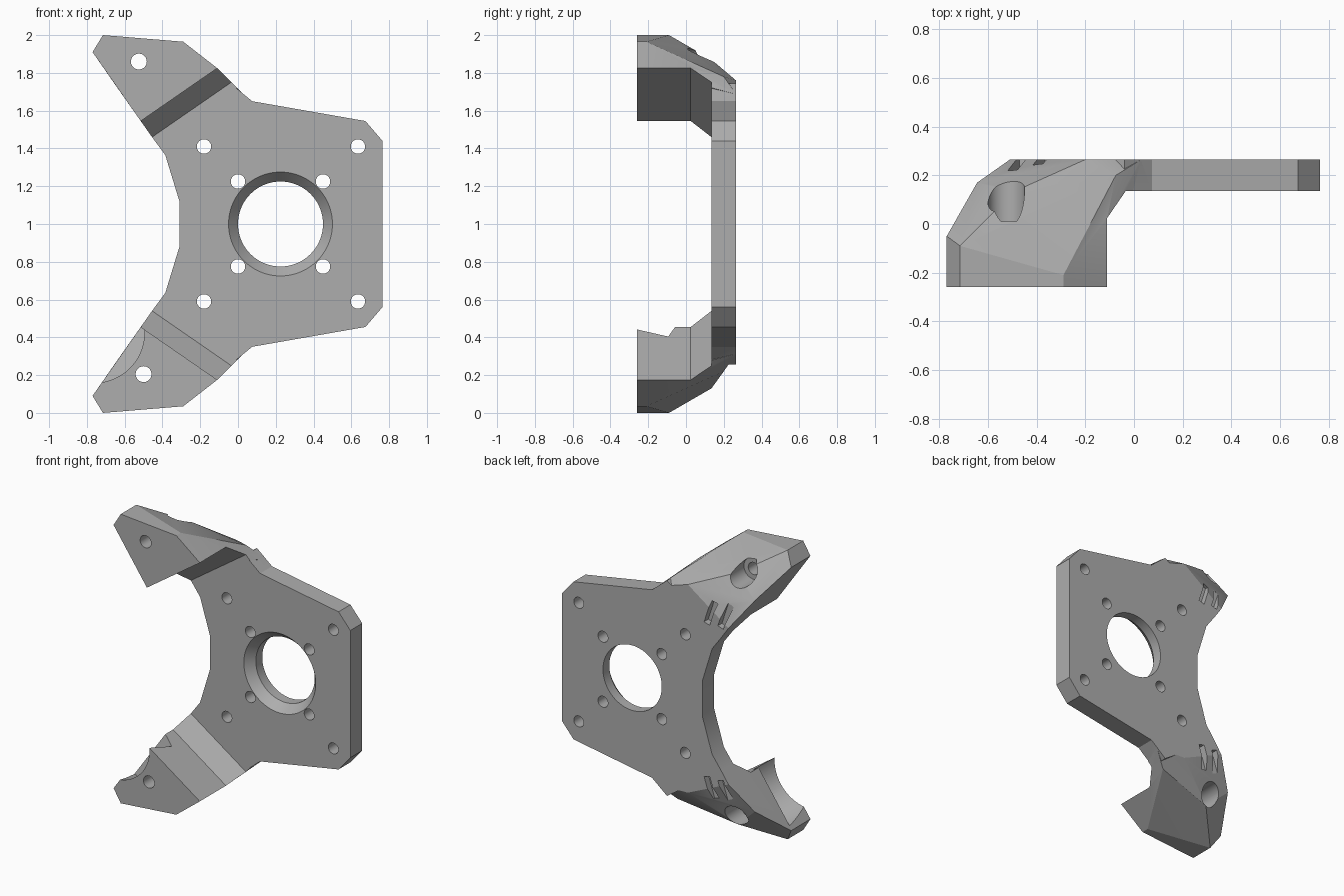
import bpy, bmesh, math
from mathutils import Vector

if "Cube" in bpy.data.objects:
    bpy.data.objects.remove(bpy.data.objects["Cube"])

mat = bpy.data.materials.new("machined_grey")
mat.use_nodes = True
grey = (0.42, 0.42, 0.42, 1)
mat.diffuse_color = grey
mat.node_tree.nodes["Principled BSDF"].inputs["Base Color"].default_value = grey


def finish(bm, name):
    bmesh.ops.recalc_face_normals(bm, faces=bm.faces)
    me = bpy.data.meshes.new(name)
    bm.to_mesh(me)
    bm.free()
    me.materials.append(mat)
    ob = bpy.data.objects.new(name, me)
    bpy.context.collection.objects.link(ob)
    return ob


def hull(name, pts):
    bm = bmesh.new()
    for p in pts:
        bm.verts.new(p)
    res = bmesh.ops.convex_hull(bm, input=bm.verts)
    junk = {g for g in res["geom_interior"] + res["geom_unused"]
            if isinstance(g, bmesh.types.BMVert)}
    bmesh.ops.delete(bm, geom=list(junk), context='VERTS')
    bmesh.ops.dissolve_limit(bm, angle_limit=0.01, verts=bm.verts, edges=bm.edges)
    return finish(bm, name)


def plate(name, outline, y0, y1):
    bm = bmesh.new()
    face = bm.faces.new([bm.verts.new((x, y0, z)) for x, z in outline])
    ext = bmesh.ops.extrude_face_region(bm, geom=[face])["geom"]
    bmesh.ops.translate(bm, vec=(0, y1 - y0, 0),
                        verts=[g for g in ext if isinstance(g, bmesh.types.BMVert)])
    return finish(bm, name)


def rod(name, start, end, r0, r1=None, sides=40):
    a, b = Vector(start), Vector(end)
    bm = bmesh.new()
    bmesh.ops.create_cone(bm, cap_ends=True, segments=sides, radius1=r0,
                          radius2=r0 if r1 is None else r1, depth=(b - a).length)
    bm.transform((b - a).to_track_quat('Z', 'Y').to_matrix().to_4x4())
    bmesh.ops.translate(bm, vec=(a + b) / 2, verts=bm.verts)
    return finish(bm, name)


def combine(target, tool, operation='DIFFERENCE'):
    bpy.context.view_layer.objects.active = target
    mod = target.modifiers.new("combine", 'BOOLEAN')
    mod.operation, mod.solver, mod.object = operation, 'EXACT', tool
    bpy.ops.object.modifier_apply(modifier=mod.name)
    bpy.data.objects.remove(tool)


def drill(target, x, z, r, y0=-0.5, y1=0.5, r1=None, sides=40):
    combine(target, rod("drill", (x, y0, z), (x, y1, z), r, r1, sides))


# Mounting plate with the roots of both arms
half = [(0.765, 1.44), (0.675, 1.545), (0.075, 1.65), (-0.04, 1.745),
        (-0.455, 1.46), (-0.385, 1.365), (-0.31, 1.12)]
FRONT, BACK, INNER = -0.26, 0.265, 0.135
bracket = plate("bracket", half + [(x, 2 - z) for x, z in reversed(half)], INNER, BACK)

# Arm: front outline with the depth at which each corner starts to taper
corners = [(-0.77, -0.05, 1.91), (-0.715, -0.09, 2.0), (-0.29, -0.21, 1.965),
           (-0.11, 0.025, 1.825), (-0.515, 0.025, 1.545)]
back = [(-0.645, 0.17, 1.73), (-0.49, 0.135, 1.87), (-0.51, BACK, 1.54),
        (-0.455, BACK, 1.46), (0.03, BACK, 1.687), (-0.075, 0.2, 1.78),
        (-0.455, INNER, 1.46), (-0.04, INNER, 1.745)]
along = Vector((0.823, 0, 0.569))
inward = Vector((0.569, 0, -0.823))
wall = Vector((-0.515, 0, 1.545))
relief = [(0, -0.6), (0, 0.025), (0.104, INNER), (0.9, INNER), (0.9, -0.6)]


def make_arm(name, flip, ridge_z, bolt_x, bolt_z):
    def place(p):
        return (p[0], p[1], 2 - p[2] if flip else p[2])
    pts = corners + [(x, FRONT, z) for x, y, z in corners] + back + [(-0.2, BACK, ridge_z)]
    arm = hull(name, [place(p) for p in pts])
    # Straight inner wall and sloped root
    cut = [wall + inward * u + along * t + Vector((0, y, 0))
           for u, y in relief for t in (-0.6, 1.2)]
    combine(arm, hull("relief", [place(p) for p in cut]))
    # Bolt hole, counterbored from behind
    drill(arm, bolt_x, bolt_z, 0.042)
    drill(arm, bolt_x, bolt_z, 0.075, y0=0.01)
    return arm


upper_arm = make_arm("upper_arm", False, 1.76, -0.525, 1.86)
lower_arm = make_arm("lower_arm", True, 1.68, -0.5, 0.205)

# Tilted round scoop in the lower arm
centre, tilt = Vector((-0.79, FRONT, 0.445)), Vector((0.33, 1, -0.23))
combine(lower_arm, rod("scoop", centre - tilt * 0.3, centre + tilt * 0.25, 0.28, sides=64))

for arm in (upper_arm, lower_arm):
    combine(bracket, arm, 'UNION')

# Strap slots behind each arm
lean = math.radians(18)
long_axis = Vector((-math.sin(lean), 0, math.cos(lean))) * 0.08
short_axis = Vector((math.cos(lean), 0, math.sin(lean))) * 0.022
for x in (-0.37, -0.475):
    for flip in (False, True):
        box = [Vector((x, y, 1.605)) + long_axis * i + short_axis * j
               for y in (0.22, 0.4) for i in (-1, 1) for j in (-1, 1)]
        combine(bracket, hull("slot", [(p.x, p.y, 2 - p.z if flip else p.z) for p in box]))

# Central bore with a chamfered mouth
drill(bracket, 0.225, 1, 0.225, sides=72)
drill(bracket, 0.225, 1, 0.325, y0=0.075, y1=0.195, r1=0.225, sides=72)

# Screw holes
for x, dz in ((0, 0.225), (0.45, 0.225), (-0.18, 0.41), (0.635, 0.41)):
    for side in (-1, 1):
        drill(bracket, x, 1 + side * dz, 0.038)

bpy.ops.object.select_all(action='DESELECT')
bracket.select_set(True)
bpy.context.view_layer.objects.active = bracket
bpy.ops.object.shade_smooth_by_angle(angle=math.radians(20))
